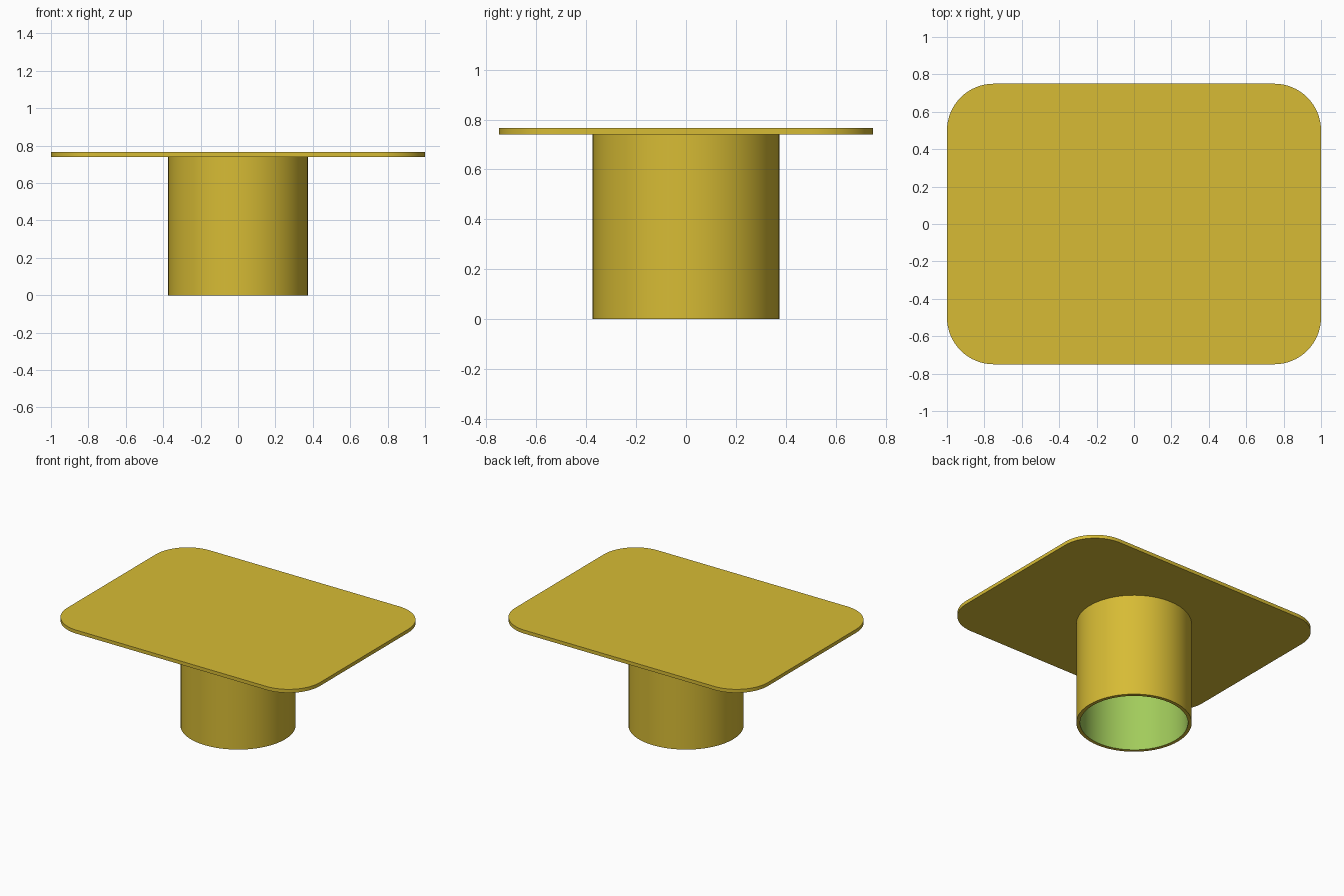
import bpy, bmesh, math

if "Cube" in bpy.data.objects:
    bpy.data.objects.remove(bpy.data.objects["Cube"])

def material(name, rgb):
    m = bpy.data.materials.new(name)
    m.diffuse_color = (*rgb, 1)
    m.use_nodes = True
    m.node_tree.nodes["Principled BSDF"].inputs["Base Color"].default_value = m.diffuse_color
    return m

mustard = material("mustard", (0.68, 0.50, 0.035))
green = material("light green", (0.36, 0.60, 0.105))

def finish(name, bm, mats):
    bmesh.ops.recalc_face_normals(bm, faces=bm.faces)
    me = bpy.data.meshes.new(name)
    bm.to_mesh(me)
    bm.free()
    for m in mats:
        me.materials.append(m)
    ob = bpy.data.objects.new(name, me)
    bpy.context.collection.objects.link(ob)
    bpy.ops.object.select_all(action='DESELECT')
    ob.select_set(True)
    bpy.context.view_layer.objects.active = ob
    bpy.ops.object.shade_smooth_by_angle(angle=math.radians(30))
    return ob

# Table top: rounded rectangle slab
Z0, Z1, HX, HY, R, N = 0.74, 0.765, 1.0, 0.75, 0.25, 16
bm = bmesh.new()
ring = []
for q, (sx, sy) in enumerate(((1, 1), (-1, 1), (-1, -1), (1, -1))):
    for i in range(N + 1):
        a = math.pi / 2 * (q + i / N)
        ring.append(bm.verts.new((sx * (HX - R) + R * math.cos(a),
                                  sy * (HY - R) + R * math.sin(a), Z0)))
base = bm.faces.new(ring)
ext = bmesh.ops.extrude_face_region(bm, geom=[base], use_keep_orig=True)
for v in ext["geom"]:
    if isinstance(v, bmesh.types.BMVert):
        v.co.z = Z1
finish("table_top", bm, [mustard])

# Pedestal: hollow tube, open below, with a coloured inner wall
RO, RI, SEG = 0.374, 0.35, 64
bm = bmesh.new()
loops = [[bm.verts.new((r * math.cos(2 * math.pi * i / SEG),
                        r * math.sin(2 * math.pi * i / SEG), z)) for i in range(SEG)]
         for r, z in ((RO, 0), (RO, Z0), (RI, Z0), (RI, 0))]
for k in range(4):
    a, b = loops[k], loops[(k + 1) % 4]
    for i in range(SEG):
        j = (i + 1) % SEG
        f = bm.faces.new((a[i], a[j], b[j], b[i]))
        f.material_index = 1 if k == 2 else 0   # inner wall
finish("pedestal_tube", bm, [mustard, green])
